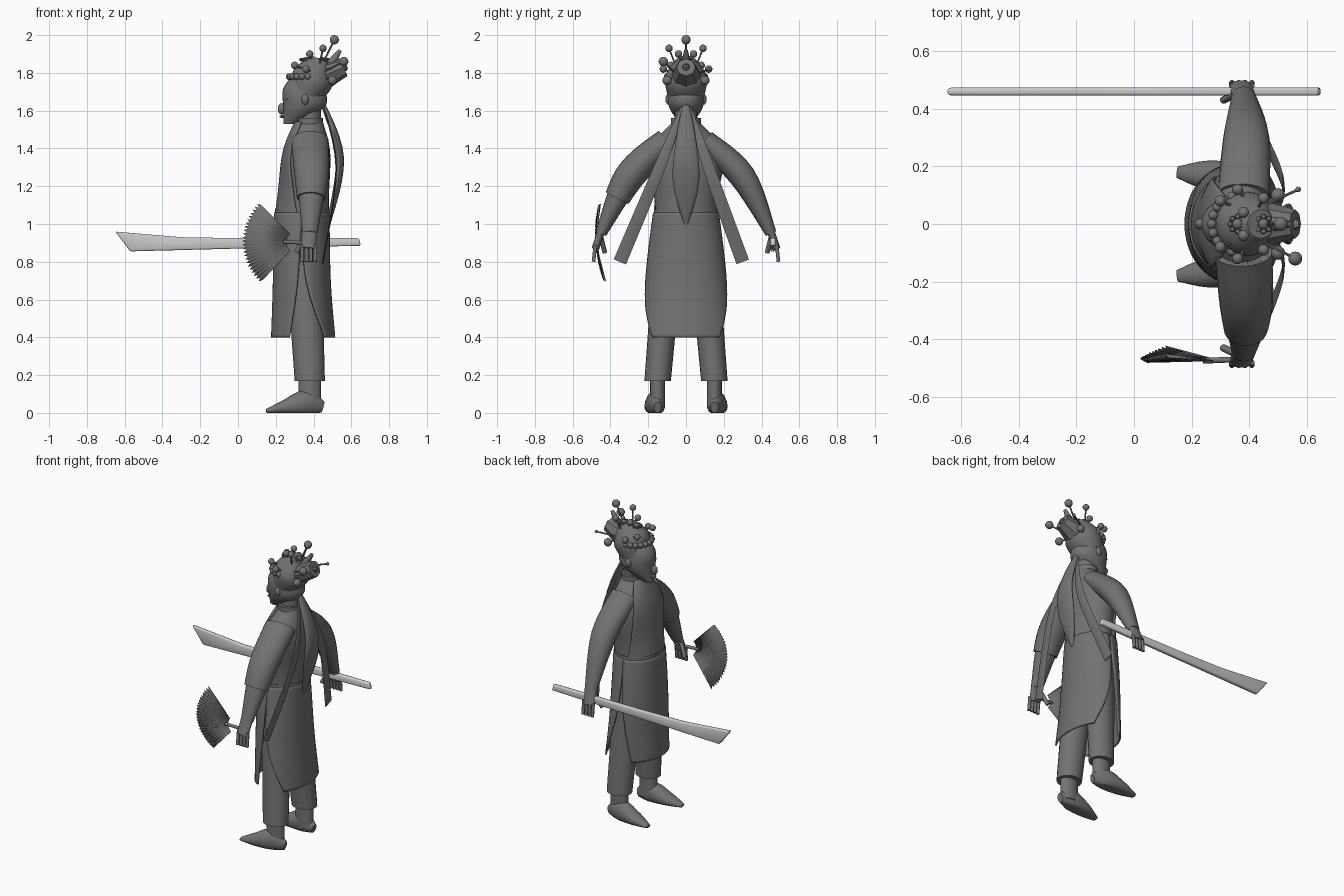
import bpy
import bmesh
import math
from mathutils import Vector

default_cube = bpy.data.objects.get("Cube")
if default_cube:
    bpy.data.objects.remove(default_cube, do_unlink=True)

parts = []


def make_material(name, value):
    material = bpy.data.materials.new(name)
    material.use_nodes = True
    colour = (value, value, value, 1)
    material.diffuse_color = colour
    for node in material.node_tree.nodes:
        if node.type == 'BSDF_PRINCIPLED':
            node.inputs["Base Color"].default_value = colour
    return material


dark_grey = make_material("dark_grey", .17)
light_grey = make_material("light_grey", .6)


def finish(name, bm, material=dark_grey):
    bmesh.ops.recalc_face_normals(bm, faces=bm.faces[:])
    mesh = bpy.data.meshes.new(name)
    bm.to_mesh(mesh)
    bm.free()
    mesh.materials.append(material)
    part = bpy.data.objects.new(name, mesh)
    bpy.context.collection.objects.link(part)
    parts.append(part)
    return part


def thicken(part, thickness):
    modifier = part.modifiers.new("thickness", 'SOLIDIFY')
    modifier.thickness = thickness
    modifier.offset = 0


def sample(keys, t):
    """Smooth curve through evenly spaced keys, with t from start to end."""
    keys = [Vector(key) for key in keys]
    last = len(keys) - 1
    index = min(int(t * last), max(last - 1, 0))
    u = t * last - index
    a, b, c, d = (keys[min(max(index + step, 0), last)] for step in (-1, 0, 1, 2))
    return b + u * (c - a + u * (2 * a - 5 * b + 4 * c - d + u * (3 * (b - c) + d - a))) / 2


def bridge(bm, rows, closed):
    count = len(rows[0])
    for lower, upper in zip(rows, rows[1:]):
        for i in range(count if closed else count - 1):
            j = (i + 1) % count
            bm.faces.new((lower[i], lower[j], upper[j], upper[i]))


def tube(name, path, sizes, side=1, level=False, segments=20, span=1, grow=0, steps=12):
    """Loft ellipses along a path; level keeps them horizontal, side mirrors y."""
    bm = bmesh.new()
    mirror = Vector((1, side, 1))
    centres = [sample(path, span * k / steps) * mirror for k in range(steps + 1)]
    rows = []
    for k, centre in enumerate(centres):
        along = (centres[min(k + 1, steps)] - centres[max(k - 1, 0)]).normalized()
        if level:
            along = Vector((0, 0, 1))
        reference = Vector((0, 1, 0)) if abs(along.x) > .9 else Vector((1, 0, 0))
        across = (reference - along * reference.dot(along)).normalized()
        other = along.cross(across)
        size = sample(sizes, span * k / steps)
        row = []
        for i in range(segments):
            angle = math.tau * i / segments
            point = centre + across * (size.x + grow) * math.cos(angle)
            point += other * (size.y + grow) * math.sin(angle)
            point.z = max(point.z, 0)
            row.append(bm.verts.new(point))
        rows.append(row)
    bridge(bm, rows, True)
    bm.faces.new(rows[0])
    bm.faces.new(rows[-1])
    return finish(name, bm)


def panel(name, facing, path, keys, steps=24):
    """Cloth round the body; each key is depth, width and half angle in degrees."""
    bm = bmesh.new()
    rows = []
    for k in range(steps + 1):
        centre = sample(path, k / steps)
        depth, width, half_angle = sample(keys, k / steps)
        row = []
        for i in range(steps + 1):
            angle = math.radians(half_angle) * (2 * i / steps - 1)
            offset = Vector((facing * depth * math.cos(angle), width * math.sin(angle), 0))
            row.append(bm.verts.new(centre + offset))
        rows.append(row)
    bridge(bm, rows, False)
    thicken(finish(name, bm), .01)


def ball(name, location, size, segments=14):
    bm = bmesh.new()
    bmesh.ops.create_uvsphere(bm, u_segments=segments, v_segments=segments // 2, radius=1)
    for vert in bm.verts:
        vert.co = Vector(location) + vert.co * Vector(size)
    finish(name, bm)


def cube_of(radius):
    return (radius, radius, radius)


# Torso, neck and head
torso_path = [(.34, 0, 1), (.38, 0, 1.54)]
torso_sizes = [(.14, .16), (.13, .17), (.12, .2), (.07, .07)]
tube("torso", torso_path, torso_sizes, level=True, segments=32)
tube("neck", [(.38, 0, 1.5), (.38, 0, 1.6)], [(.06, .06)], level=True)
tube("collar", [(.38, 0, 1.53), (.38, 0, 1.56)], [(.07, .08)], level=True)
tube("head", [(.28, 0, 1.53), (.35, 0, 1.62), (.35, 0, 1.72), (.37, 0, 1.82)],
     [(.04, .03), (.11, .09), (.11, .09), (.05, .05)], level=True, segments=28)
ball("nose", (.23, 0, 1.61), (.02, .02, .03))
ball("lips", (.24, 0, 1.57), (.02, .02, .01))

# Bib, waistband and split skirt
bib_keys = [(depth + .007, width + .007, angle)
            for (depth, width), angle in zip(torso_sizes, (85, 65, 45, 55))]
panel("bib", -1, torso_path, bib_keys)
skirt_path = [(.34, 0, 1.06), (.34, 0, .4)]
panel("front_skirt_panel", -1, skirt_path, [(.145, .17, 90), (.15, .2, 82), (.16, .2, 65)])
panel("back_skirt_panel", 1, skirt_path, [(.14, .17, 92), (.145, .21, 84), (.17, .25, 45)])
tube("waistband", [(.34, 0, 1.03), (.34, 0, 1.08)], [(.145, .17)], level=True, segments=32)

# Paired features and limbs, mirrored in y
arm_path = [(.38, .1, 1.44), (.39, .3, 1.25), (.38, .45, .95)]
arm_sizes = [(.09, .06), (.08, .07), (.04, .03)]
for side in (1, -1):
    ball("eye", (.26, side * .04, 1.66), (.01, .02, .01))
    ball("ear", (.355, side * .09, 1.66), (.02, .02, .03))
    tube("trouser_leg", [(.38, .15, .17), (.34, .08, 1)], [(.08, .07), (.1, .08)], side, level=True)
    tube("ankle", [(.38, .15, .03), (.38, .15, .2)], [(.06, .04)], side, level=True)
    tube("foot", [(.45, .15, .03), (.36, .16, .05), (.25, .17, .03), (.15, .18, .01)],
         [(.02, .03), (.05, .07), (.05, .04), (.02, .01)], side)
    tube("arm", arm_path, arm_sizes, side)
    tube("palm", [(.38, .45, .96), (.37, .48, .87)], [(.04, .02)], side)
    tube("thumb", [(.35, .45, .93), (.31, .43, .85)], [(.013, .013)], side, segments=10)
    for i in range(4):
        x = .34 + i * .023
        tube("finger", [(x, .48, .89), (x, .49, .8)], [(.01, .01)], side, segments=10)
tube("sleeve", arm_path, arm_sizes, -1, span=.68, grow=.01)

# Long ribbons hanging from the back of the headdress
knot = (.44, 0, 1.66)
tube("centre_ribbon", [knot, (.54, 0, 1.35), (.48, 0, 1)],
     [(.01, .01), (.02, .05), (.02, .07), (.01, .01)])
for side, reach in ((-1, .35), (1, .3)):
    tube("side_ribbon", [knot, (.52, reach * .4, 1.3), (.45, reach, .8)],
         [(.004, .01), (.004, .03), (.004, .035)], side, segments=8)

# Headdress: cap, crest, beads and flowers
tube("cap", [(.36, 0, 1.69), (.4, 0, 1.78), (.44, 0, 1.87)],
     [(.09, .1), (.11, .11), (.05, .05)], segments=24)
tube("crest_socket", [(.42, 0, 1.77), (.56, 0, 1.83)], [(.09, .08), (.05, .05)], segments=8, steps=2)
ball("crest_stud", (.56, 0, 1.83), cube_of(.02), 8)
tube("crest_petal", [(.48, 0, 1.83), (.54, 0, 1.92)], [(.03, .03), (.01, .01)], segments=10)
bead_count = 11
for k in range(bead_count):
    angle = math.pi * (k / (bead_count - 1) - .5)
    ball("brim_bead", (.37 - math.cos(angle) * .1, math.sin(angle) * .1, 1.78), cube_of(.018), 10)
for x in (.36, .45):
    ball("flower_centre", (x, 0, 1.865), cube_of(.02))
    for k in range(8):
        angle = math.tau * k / 8
        ball("flower_petal", (x + math.cos(angle) * .026, math.sin(angle) * .026, 1.87), cube_of(.01), 8)


# Bobbles on thin stems
def bobble(x, y, z, radius):
    ball("bobble", (x, y, z), cube_of(radius))
    tube("bobble_stem", [(.42, y * .4, 1.79), (x, y, z)], [(.005, .005)], segments=6, steps=2)


bobble(.51, 0, 1.975, .025)
bobble(.56, -.12, 1.86, .025)
bobble(.57, .12, 1.82, .01)
for side in (1, -1):
    bobble(.5, side * .1, 1.76, .025)
    bobble(.45, side * .09, 1.93, .02)
    bobble(.36, side * .12, 1.82, .02)
    bobble(.3, side * .08, 1.84, .02)
    bobble(.38, side * .04, 1.9, .02)

# Pleated fan, gently cupped, with its handle
bm = bmesh.new()
inner, outer = [], []
pleats = 48
for i in range(pleats + 1):
    angle = math.radians(135 + 92 * i / pleats)
    raised = i % 2
    for row, radius in ((inner, .06), (outer, .295 if raised else .275)):
        z = .905 + radius * math.sin(angle)
        fold = (raised - .5) * radius * .04
        y = fold - .475 + (z - .95) ** 2 * .7
        row.append(bm.verts.new((.318 + radius * math.cos(angle), y, z)))
bridge(bm, [inner, outer], False)
thicken(finish("fan", bm), .003)
tube("fan_handle", [(.24, -.475, .905), (.36, -.47, .9)], [(.01, .01)], segments=10)

# Broad sword, flaring towards the tip
outline = [(-.65, .96), (-.3, .93), (0, .925), (.64, .925), (.65, .885), (0, .87), (-.57, .855)]
bm = bmesh.new()
blade = bm.faces.new([bm.verts.new((x, .46, z)) for x, z in outline])
sword = finish("sword", bm, light_grey)
thicken(sword, .028)
bevel = sword.modifiers.new("soft_edge", 'BEVEL')
bevel.width = .008
bevel.segments = 2

# Smooth shading with crisp edges
bpy.ops.object.select_all(action='DESELECT')
for part in parts:
    part.select_set(True)
bpy.context.view_layer.objects.active = parts[0]
bpy.ops.object.shade_smooth_by_angle(angle=math.radians(40))
